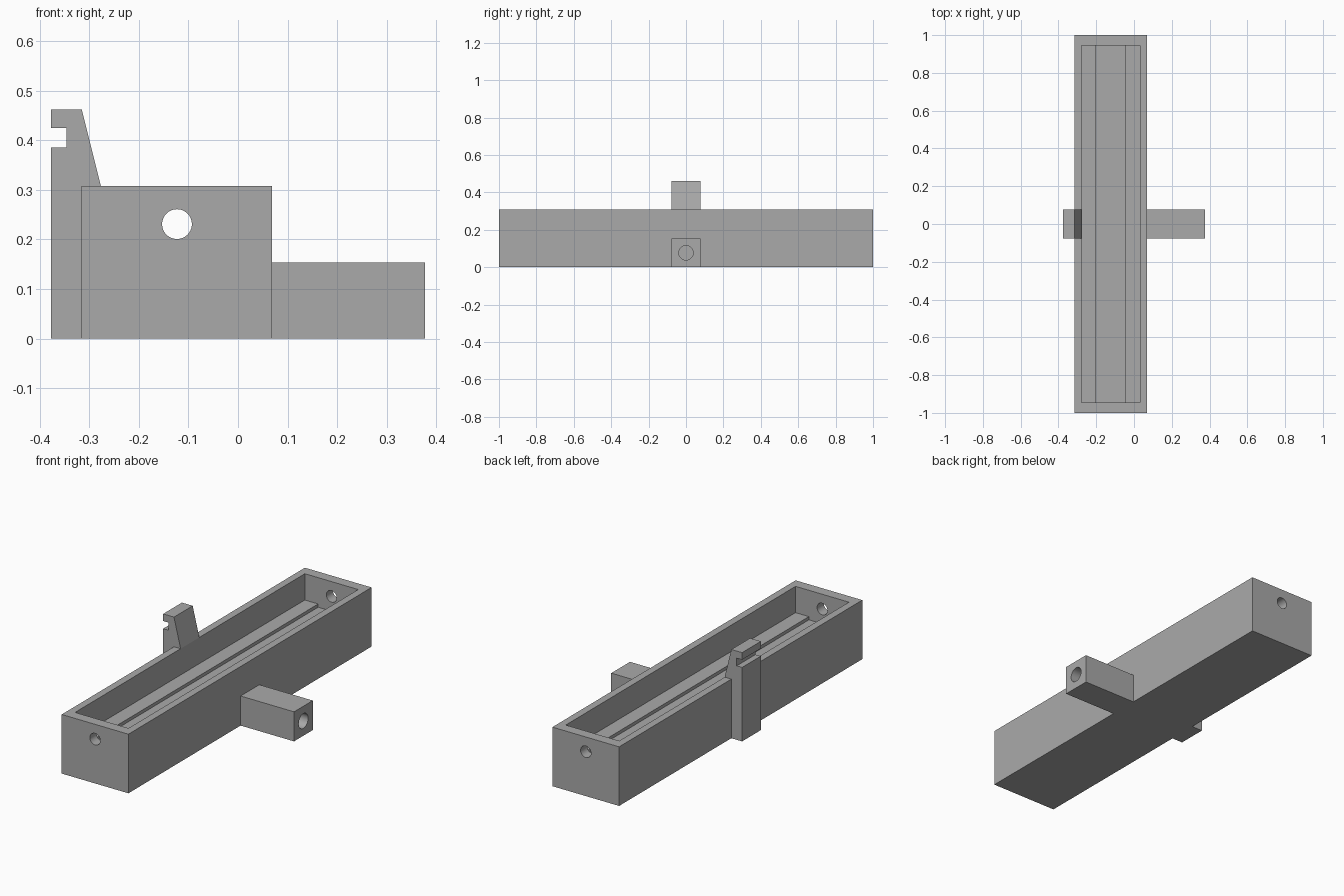
import bpy
import bmesh
from math import radians
from mathutils import Matrix, Vector

default = bpy.data.objects.get("Cube")
if default:
    bpy.data.objects.remove(default, do_unlink=True)

U = 2 / 26                      # design module
X0, X1 = -0.315, 0.069          # tray sides
MID = (X0 + X1) / 2
TOP, HALF = 4 * U, U            # tray height, half width of arm and hook

grey = bpy.data.materials.new("plain grey")
grey.use_nodes = True
colour = (0.4, 0.4, 0.4, 1)
grey.diffuse_color = colour
grey.node_tree.nodes["Principled BSDF"].inputs["Base Color"].default_value = colour


def make_object(name, bm):
    mesh = bpy.data.meshes.new(name)
    bmesh.ops.recalc_face_normals(bm, faces=bm.faces)
    bm.to_mesh(mesh)
    bm.free()
    mesh.materials.append(grey)
    obj = bpy.data.objects.new(name, mesh)
    bpy.context.collection.objects.link(obj)
    return obj


def prism(name, profile, y0, y1):
    """Extrude an x-z outline along y."""
    bm = bmesh.new()
    face = bm.faces.new([bm.verts.new((x, y0, z)) for x, z in profile])
    grown = bmesh.ops.extrude_face_region(bm, geom=[face])["geom"]
    verts = [v for v in grown if isinstance(v, bmesh.types.BMVert)]
    bmesh.ops.translate(bm, verts=verts, vec=(0, y1 - y0, 0))
    return make_object(name, bm)


def rod(name, centre, radius, length, axis):
    bm = bmesh.new()
    turn = Vector((0, 0, 1)).rotation_difference(Vector(axis)).to_matrix().to_4x4()
    bmesh.ops.create_cone(bm, cap_ends=True, segments=48, radius1=radius,
                          radius2=radius, depth=length,
                          matrix=Matrix.Translation(centre) @ turn)
    return make_object(name, bm)


def cut(target, cutter):
    mod = target.modifiers.new("cut", "BOOLEAN")
    mod.operation = "DIFFERENCE"
    mod.solver = "EXACT"
    mod.object = cutter
    bpy.context.view_layer.objects.active = target
    bpy.ops.object.modifier_apply(modifier=mod.name)
    bpy.data.objects.remove(cutter, do_unlink=True)


def rectangle(x0, x1, z0, z1):
    return [(x0, z0), (x1, z0), (x1, z1), (x0, z1)]


# Tray with a stepped cavity: two side ledges around a shallow groove
tray = prism("tray", rectangle(X0, X1, 0, TOP), -1, 1)
half_cavity, ledge, groove = 2 * U, 2.22 * U, 2 * U
right_side = [(U, groove), (U, ledge), (half_cavity, ledge), (half_cavity, TOP + U)]
left_side = [(-x, z) for x, z in reversed(right_side)]
cavity = [(MID + x, z) for x, z in right_side + left_side]
cut(tray, prism("cavity_cutter", cavity, -0.945, 0.945))

# Round holes through both end walls
cut(tray, rod("end_hole_cutter", (MID, 0, 3 * U), 0.03, 3, (0, 1, 0)))

# Side arm with a bore in its outer end
arm = prism("side_arm", rectangle(X1, X1 + 4 * U, 0, 2 * U), -HALF, HALF)
cut(arm, rod("bore_cutter", (X1 + 4 * U, 0, U), 0.5 * U, 6 * U, (1, 0, 0)))

# Notched hook standing on the opposite side
outer, notch = -0.377, -0.346
hook = prism("notched_hook", [
    (outer, 0), (X0, 0), (X0, TOP), (X0 + U / 2, TOP), (X0, 0.462),
    (outer, 0.462), (outer, 0.425), (notch, 0.425), (notch, 0.385), (outer, 0.385),
], -HALF, HALF)

# Smooth bores, sharp edges elsewhere
bpy.ops.object.select_all(action="DESELECT")
for part in (tray, arm, hook):
    part.select_set(True)
bpy.context.view_layer.objects.active = tray
bpy.ops.object.shade_smooth_by_angle(angle=radians(30))
